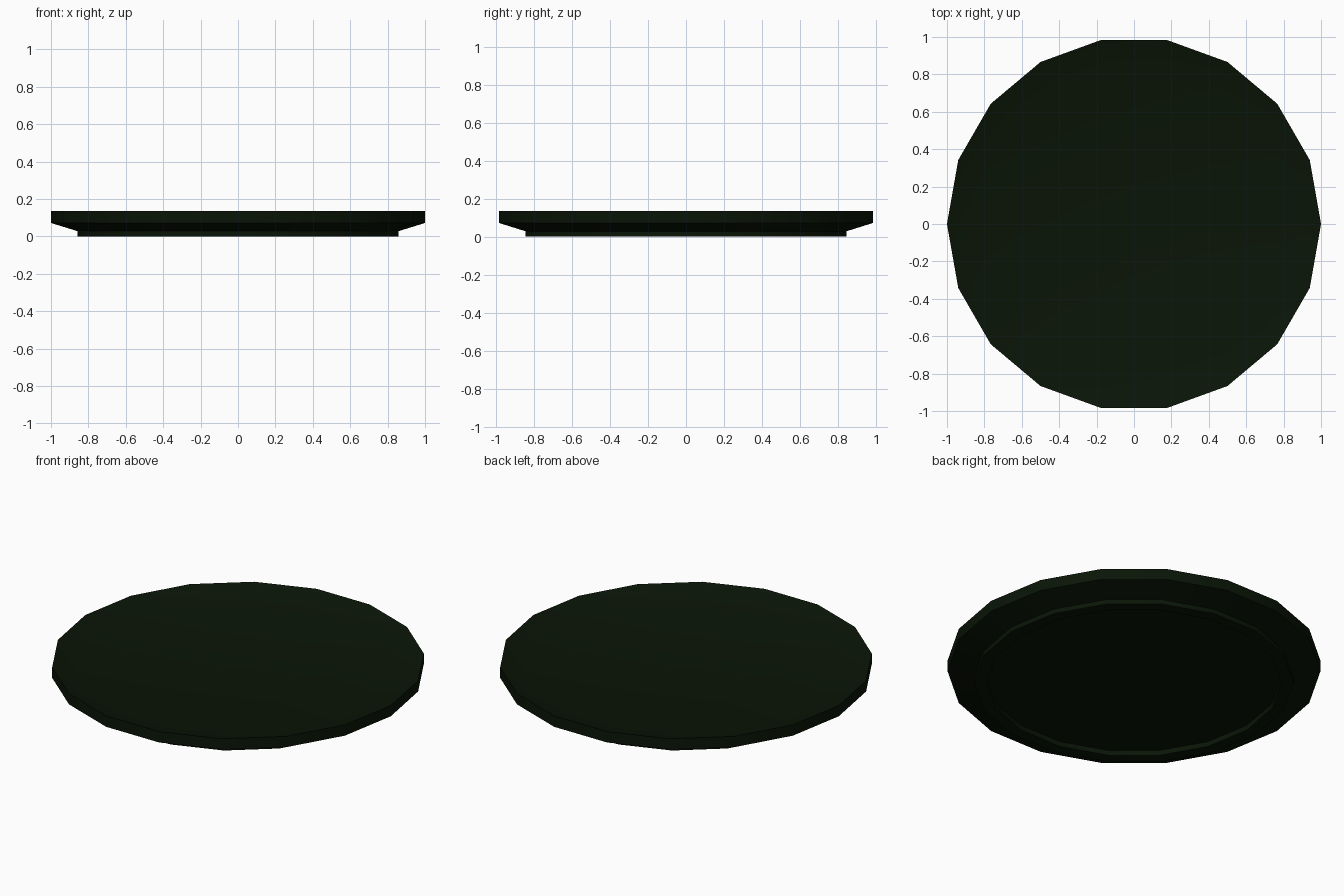
import bpy, bmesh
from math import cos, sin, tau, radians

if "Cube" in bpy.data.objects:
    bpy.data.objects.remove(bpy.data.objects["Cube"])

SIDES = 18

# Very dark green material
green = bpy.data.materials.new("dark_green")
green.diffuse_color = (0.003, 0.0073, 0.002, 1)
green.use_nodes = True
green.node_tree.nodes["Principled BSDF"].inputs["Base Color"].default_value = green.diffuse_color


def lathe(name, profile):
    """Revolve a (radius, z) profile and cap both ends with flat polygons."""
    bm = bmesh.new()
    rings = [[bm.verts.new((r * cos(tau * i / SIDES), r * sin(tau * i / SIDES), z))
              for i in range(SIDES)] for r, z in profile]
    for a, b in zip(rings, rings[1:]):
        for i in range(SIDES):
            j = (i + 1) % SIDES
            bm.faces.new((a[i], a[j], b[j], b[i]))
    bm.faces.new(rings[0])
    bm.faces.new(rings[-1])
    bmesh.ops.recalc_face_normals(bm, faces=bm.faces)
    mesh = bpy.data.meshes.new(name)
    bm.to_mesh(mesh)
    bm.free()
    mesh.materials.append(green)
    obj = bpy.data.objects.new(name, mesh)
    bpy.context.collection.objects.link(obj)
    bpy.context.view_layer.objects.active = obj
    obj.select_set(True)
    bpy.ops.object.shade_smooth_by_angle(angle=radians(30))
    return obj


# Shallow dish: recessed underside, foot ring, flare, rim, inner slope, flat floor
lathe("shallow_dish", [(0.79, 0.03), (0.79, 0.0), (0.857, 0.0), (0.857, 0.028),
                       (1.0, 0.072), (1.0, 0.136), (0.857, 0.092)])
